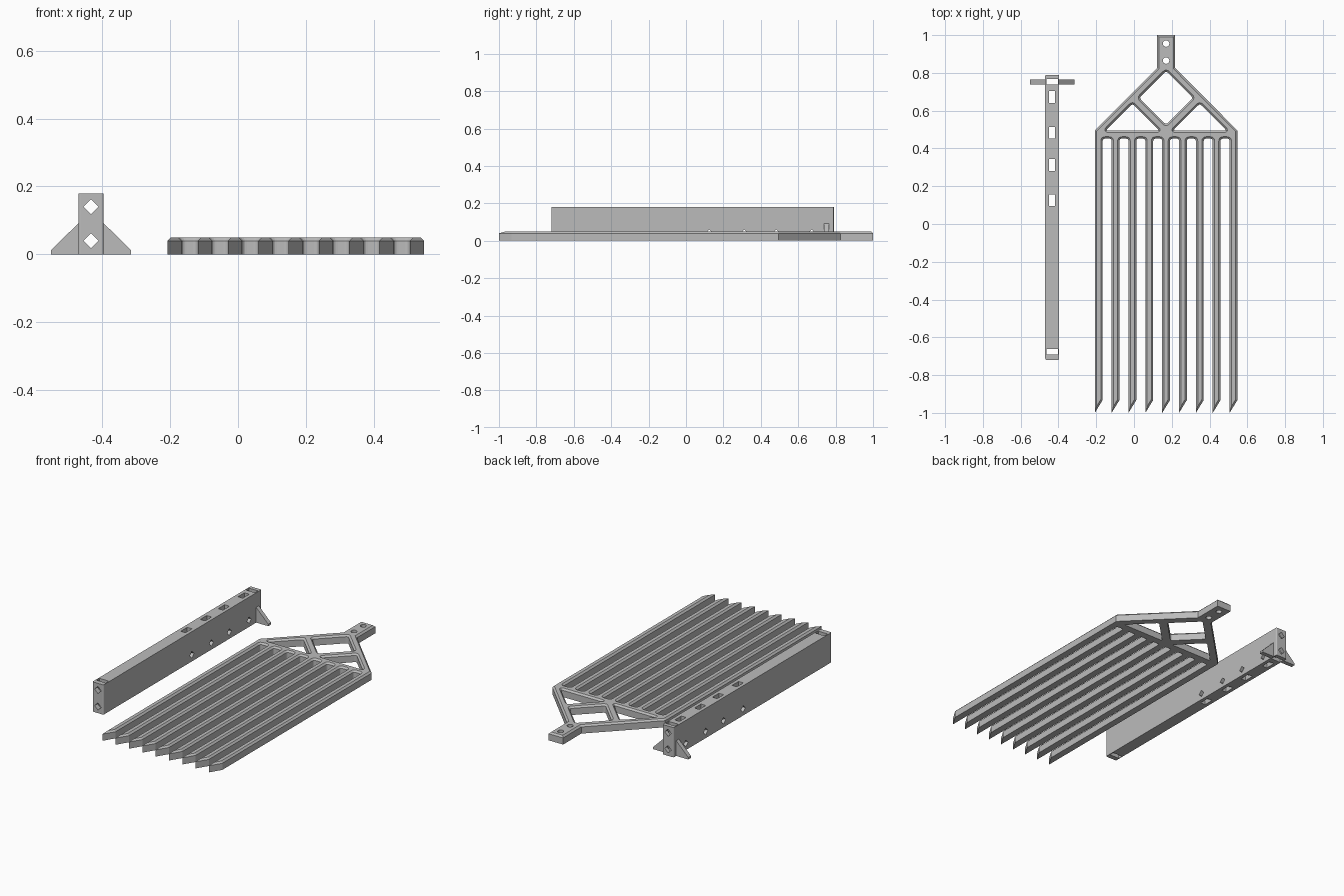
import bpy, bmesh, math
from mathutils import Vector

if "Cube" in bpy.data.objects:
    bpy.data.objects.remove(bpy.data.objects["Cube"])

GREY = (0.5, 0.5, 0.5, 1.0)
mat = bpy.data.materials.new("plain grey")
mat.use_nodes = True
mat.diffuse_color = GREY
mat.node_tree.nodes["Principled BSDF"].inputs["Base Color"].default_value = GREY


def rounded(points, steps=4):
    """Turn (x, y, radius) corners into a loop with filleted corners."""
    loop = []
    for i, (x, y, r) in enumerate(points):
        c = Vector((x, y))
        if r == 0:
            loop.append(c)
            continue
        a = c + (Vector(points[i - 1][:2]) - c).normalized() * r
        b = c + (Vector(points[(i + 1) % len(points)][:2]) - c).normalized() * r
        for k in range(steps + 1):
            t = k / steps
            loop.append(a * (1 - t) ** 2 + c * 2 * t * (1 - t) + b * t * t)
    return loop


def box_loop(cx, cy, hx, hy, r=0):
    return rounded([(cx + sx * hx, cy + sy * hy, r)
                    for sx, sy in ((-1, -1), (1, -1), (1, 1), (-1, 1))])


def ngon_loop(cx, cy, r, n):
    return [Vector((cx + r * math.cos(math.tau * k / n),
                    cy + r * math.sin(math.tau * k / n))) for k in range(n)]


def prism(name, loops, lo, hi, axis="z", chamfer=0):
    """Extrude an outline (first loop) with holes (other loops) along an axis."""
    place = {"z": lambda p, w: (p.x, p.y, w),
             "y": lambda p, w: (p.x, w, p.y),
             "x": lambda p, w: (w, p.x, p.y)}[axis]
    bm = bmesh.new()
    rings, cap = [], []
    for w in (lo, hi):
        level = [[bm.verts.new(place(p, w)) for p in loop] for loop in loops]
        edges = [bm.edges.new((ring[i - 1], ring[i]))
                 for ring in level for i in range(len(ring))]
        filled = bmesh.ops.triangle_fill(bm, edges=edges, use_beauty=True)
        cap = [f for f in filled["geom"] if isinstance(f, bmesh.types.BMFace)]
        rings.append(level)
    for low, high in zip(*rings):
        for i in range(len(low)):
            bm.faces.new((low[i - 1], low[i], high[i], high[i - 1]))
    bmesh.ops.recalc_face_normals(bm, faces=bm.faces)
    if chamfer:
        bmesh.ops.inset_region(bm, faces=cap, thickness=chamfer, depth=0,
                               use_even_offset=True)
        for v in {v for f in cap for v in f.verts}:
            v.co.z += chamfer
    bmesh.ops.recalc_face_normals(bm, faces=bm.faces)
    mesh = bpy.data.meshes.new(name)
    bm.to_mesh(mesh)
    bm.free()
    mesh.materials.append(mat)
    obj = bpy.data.objects.new(name, mesh)
    bpy.context.collection.objects.link(obj)
    return obj


def cut(target, cutter):
    """Subtract a cutter from the target and discard it."""
    cutter.hide_render = True
    mod = target.modifiers.new("cut", "BOOLEAN")
    mod.operation, mod.solver, mod.object = "DIFFERENCE", "EXACT", cutter
    bpy.context.view_layer.objects.active = target
    bpy.ops.object.modifier_apply(modifier=mod.name)
    bpy.data.objects.remove(cutter)


# Fork: nine slanted tines, a crossbar, a gabled frame and a handle tab
MID, PITCH, HALF, TINES = 0.17, 0.0892, 0.0208, 9
BAR, FILLET = 0.452, 0.014
outline = []
for i in range(TINES):
    x = MID + (i - (TINES - 1) / 2) * PITCH
    if i:
        outline.append((x - HALF, BAR, FILLET))
    outline += [(x - HALF, -1, 0), (x + HALF, -0.932, 0)]
    if i < TINES - 1:
        outline.append((x + HALF, BAR, FILLET))
side = PITCH * (TINES - 1) / 2 + HALF
tab = 0.048
gable = [(side, 0.495, 0), (tab, 0.826, 0), (tab, 1, 0)]
outline += [(MID + x, y, r) for x, y, r in gable]
outline += [(MID - x, y, r) for x, y, r in reversed(gable)]

# Frame openings: one diamond over two triangles
W = 0.142
diamond = rounded([(MID, 0.668 - W, FILLET), (MID + W, 0.668, FILLET),
                   (MID, 0.668 + W, FILLET), (MID - W, 0.668, FILLET)])
triangles = [rounded([(MID + s * 0.178 - W, 0.495, FILLET),
                      (MID + s * 0.178 + W, 0.495, FILLET),
                      (MID + s * 0.178, 0.495 + W, FILLET)]) for s in (-1, 1)]
fork = prism("tined_fork", [rounded(outline), diamond] + triangles,
             0, 0.04, chamfer=0.01)
for y in (0.865, 0.955):
    cut(fork, prism("tab_hole", [ngon_loop(MID, y, 0.017, 24)], -0.1, 0.2))

# Beam: tall bar with softened upright edges
BX = -0.433
beam = prism("beam", [box_loop(BX, 0.035, 0.037, 0.755, 0.008)], 0, 0.18)
# Slots straight down through the beam, wider ones at the ends
SLOTS = (0.125, 0.312, 0.483, 0.672)
for y in SLOTS:
    cut(beam, prism("slot", [box_loop(BX, y, 0.016, 0.031)], -0.1, 0.3))
for y in (-0.676, 0.752):
    cut(beam, prism("end_slot", [box_loop(BX, y, 0.0315, 0.0145)], -0.1, 0.3))
# Diamond bores along the length and across the sides
for z in (0.04, 0.14):
    cut(beam, prism("long_bore", [ngon_loop(BX, z, 0.022, 4)], -1, 1, "y"))
for y in SLOTS:
    cut(beam, prism("cross_bore", [ngon_loop(y, 0.04, 0.0205, 4)], -0.7, -0.2, "x"))

# Triangular feet on both sides of the beam
for s, name in ((-1, "right_foot"), (1, "left_foot")):
    pts = [(0.034, 0), (0.118, 0), (0.118, 0.012), (0.037, 0.092), (0.034, 0.092)]
    prism(name, [[Vector((BX + s * x, z)) for x, z in pts]], 0.739, 0.765, "y")
